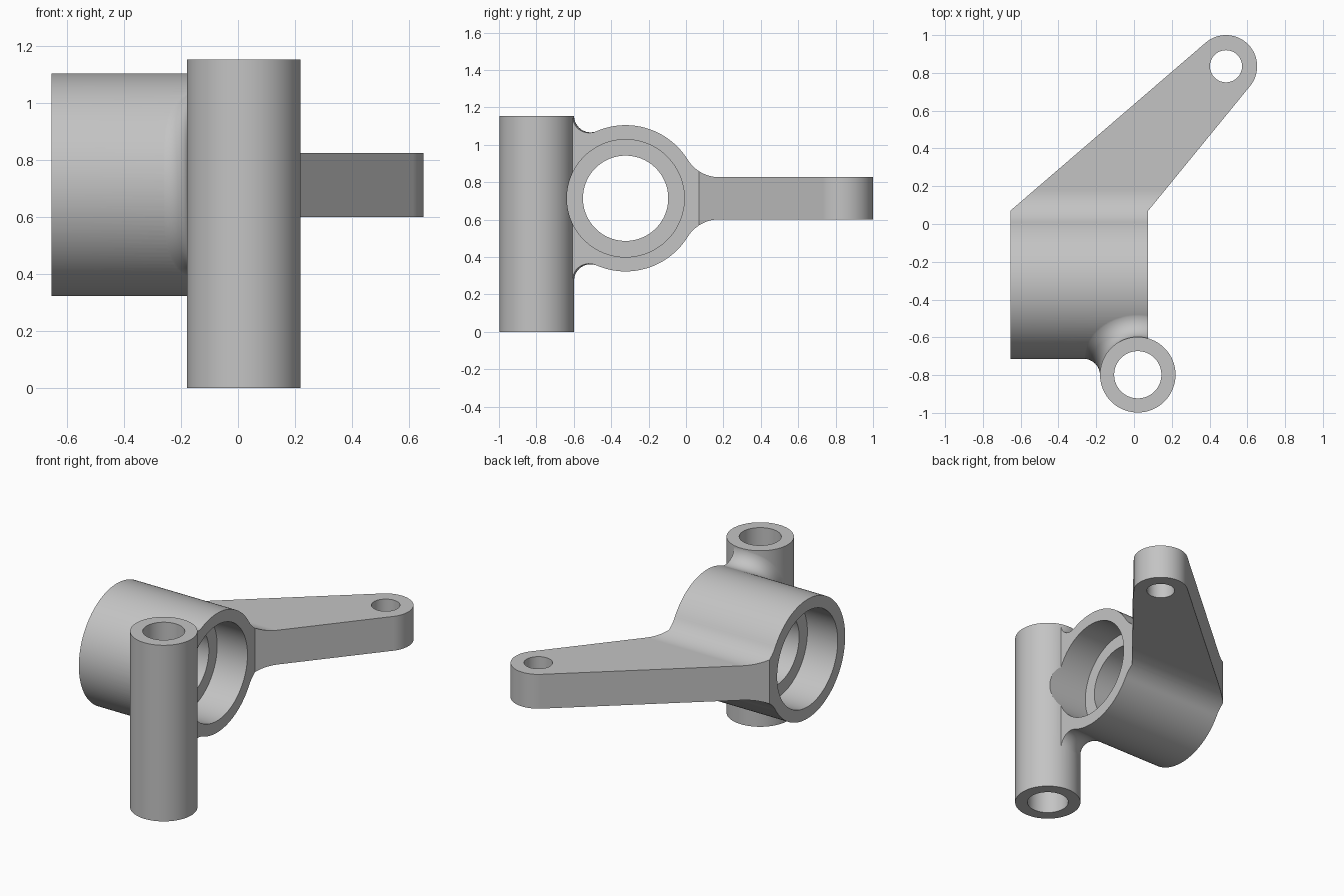
import bpy, bmesh
from math import sin, cos, acos, asin, atan2, pi, sqrt, radians
from mathutils import Vector

cube = bpy.data.objects.get("Cube")
if cube:
    bpy.data.objects.remove(cube, do_unlink=True)

# Main dimensions
HUB_Y, HUB_Z, HUB_R = -0.323, 0.714, 0.391
HUB_X0, HUB_X1 = -0.655, 0.075
SEAT_R, BORE_R, SEAT_DEPTH = 0.314, 0.228, 0.22
PIN = Vector((0.02, -0.798))
PIN_R, PIN_HOLE, PIN_H = 0.2, 0.125, 1.155
TIP = Vector((0.487, 0.835))
TIP_R, TIP_HOLE, ARM_HALF, ROOT_R = 0.165, 0.085, 0.1125, 0.2
BLEND_R = 0.088


def finish(bm, name):
    bmesh.ops.recalc_face_normals(bm, faces=bm.faces)
    mesh = bpy.data.meshes.new(name)
    bm.to_mesh(mesh)
    bm.free()
    ob = bpy.data.objects.new(name, mesh)
    bpy.context.collection.objects.link(ob)
    return ob


def prism(name, outline, lo, hi, axis):
    """Extrude a 2D outline along x (outline is y,z) or z (outline is x,y)."""
    place = (lambda p, t: (t, p[0], p[1])) if axis == "x" else (lambda p, t: (p[0], p[1], t))
    bm = bmesh.new()
    face = bm.faces.new([bm.verts.new(place(p, lo)) for p in outline])
    ext = bmesh.ops.extrude_face_region(bm, geom=[face])
    shift = Vector(place((0, 0), hi - lo))
    bmesh.ops.translate(bm, vec=shift, verts=[g for g in ext["geom"] if isinstance(g, bmesh.types.BMVert)])
    return finish(bm, name)


def arc(cx, cy, r, a0, a1, n):
    return [(cx + r * cos(a0 + (a1 - a0) * i / n), cy + r * sin(a0 + (a1 - a0) * i / n)) for i in range(n + 1)]


def rod(name, cx, cy, r, lo, hi, axis, n=128):
    return prism(name, arc(cx, cy, r, 0, 2 * pi, n)[:-1], lo, hi, axis)


def combine(ob, other, operation):
    mod = ob.modifiers.new(operation.title(), "BOOLEAN")
    mod.operation, mod.object, mod.solver = operation, other, "EXACT"
    bpy.context.view_layer.objects.active = ob
    bpy.ops.object.modifier_apply(modifier=mod.name)
    bpy.data.objects.remove(other, do_unlink=True)


# Side profile: round hub flowing through root fillets into the flat arm
reach = HUB_R + ROOT_R
fz = ARM_HALF + ROOT_R
fy = sqrt(reach ** 2 - fz ** 2)
a = atan2(fz, fy)
lower = arc(HUB_Y + fy, HUB_Z - fz, ROOT_R, pi - a, pi / 2, 14)
upper = [(y, 2 * HUB_Z - z) for y, z in reversed(lower)]
ring = arc(HUB_Y, HUB_Z, HUB_R, a, 2 * pi - a, 110)[1:-1]
end = [(1.5, HUB_Z - ARM_HALF), (1.5, HUB_Z + ARM_HALF)]
body = prism("knuckle_casting", ring + lower + end + upper, -1, 1, "x")

# Plan outline: square hub sides, then an arm tapering to a round tip


def tangent_angle(x, y, side):
    d = Vector((x, y)) - TIP
    return atan2(d.y, d.x) + side * acos(TIP_R / d.length)


ROOT_Y = 0.07
t0 = tangent_angle(HUB_X1, ROOT_Y, 1)
t1 = tangent_angle(HUB_X0, ROOT_Y, -1) % (2 * pi)
plan = [(HUB_X0, ROOT_Y), (HUB_X0, -1), (HUB_X1, -1), (HUB_X1, ROOT_Y)]
plan += arc(TIP.x, TIP.y, TIP_R, t0, t1, 48)
combine(body, prism("plan_clip", plan, -0.5, 2, "z"), "INTERSECT")

# Rolling fillet where the upright sleeve meets the hub
bm = bmesh.new()
sections = []
out = PIN_R + BLEND_R
far = HUB_R + BLEND_R
theta_max = pi - asin(max(-1, (HUB_Y - far - PIN.y) / out))
theta_min = radians(62)
STEPS, CUTS = 48, 12
for i in range(-STEPS, STEPS + 1):
    s = i / STEPS
    th = theta_max - (theta_max - theta_min) * s * s
    y = PIN.y + out * sin(th)
    z = HUB_Z + (1 if s > 0 else -1) * sqrt(max(0, far ** 2 - (y - HUB_Y) ** 2))
    c = Vector((PIN.x + out * cos(th), y, z))
    u = Vector((-cos(th), -sin(th), 0))
    v = Vector((0, HUB_Y - y, HUB_Z - z)).normalized()
    pts = [c + (BLEND_R + 0.0005) * u.slerp(v, k / CUTS) for k in range(CUTS + 1)]
    pts.append(c + (u + v) * (BLEND_R * 1.5 / (1 + u.dot(v))))
    sections.append([bm.verts.new(p) for p in pts])
n = CUTS + 2
for s0, s1 in zip(sections, sections[1:]):
    for k in range(n):
        bm.faces.new((s0[k], s0[(k + 1) % n], s1[(k + 1) % n], s1[k]))
bm.faces.new(sections[0])
bm.faces.new(sections[-1])
blend = finish(bm, "sleeve_blend")
side = [(-1, -1), (HUB_X1, -1), (HUB_X1, 1), (-1, 1)]
combine(blend, prism("blend_clip", side, -1, 2, "z"), "INTERSECT")

# Join the upright sleeve and its blend
combine(body, rod("sleeve", PIN.x, PIN.y, PIN_R, 0, PIN_H, "z"), "UNION")
combine(body, blend, "UNION")

# Bore, bearing seats at both ends, sleeve hole and arm hole
cuts = [
    rod("bore", HUB_Y, HUB_Z, BORE_R, -1, 1, "x"),
    rod("right_seat", HUB_Y, HUB_Z, SEAT_R, -1, HUB_X0 + SEAT_DEPTH, "x"),
    rod("left_seat", HUB_Y, HUB_Z, SEAT_R, HUB_X1 - SEAT_DEPTH, 1, "x"),
    rod("sleeve_hole", PIN.x, PIN.y, PIN_HOLE, -1, 2, "z", 96),
    rod("arm_hole", TIP.x, TIP.y, TIP_HOLE, -1, 2, "z", 64),
]
for cutter in cuts:
    combine(body, cutter, "DIFFERENCE")

# Plain grey metal
grey = bpy.data.materials.new("grey_metal")
grey.use_nodes = True
colour = (0.55, 0.55, 0.55, 1)
grey.diffuse_color = colour
grey.node_tree.nodes["Principled BSDF"].inputs["Base Color"].default_value = colour
body.data.materials.clear()
body.data.materials.append(grey)
for poly in body.data.polygons:
    poly.material_index = 0

# Smooth curved walls, crisp machined edges
bpy.ops.object.select_all(action="DESELECT")
body.select_set(True)
bpy.context.view_layer.objects.active = body
bpy.ops.object.shade_smooth_by_angle(angle=radians(25))
weighted = body.modifiers.new("Weighted normals", "WEIGHTED_NORMAL")
weighted.keep_sharp = True
